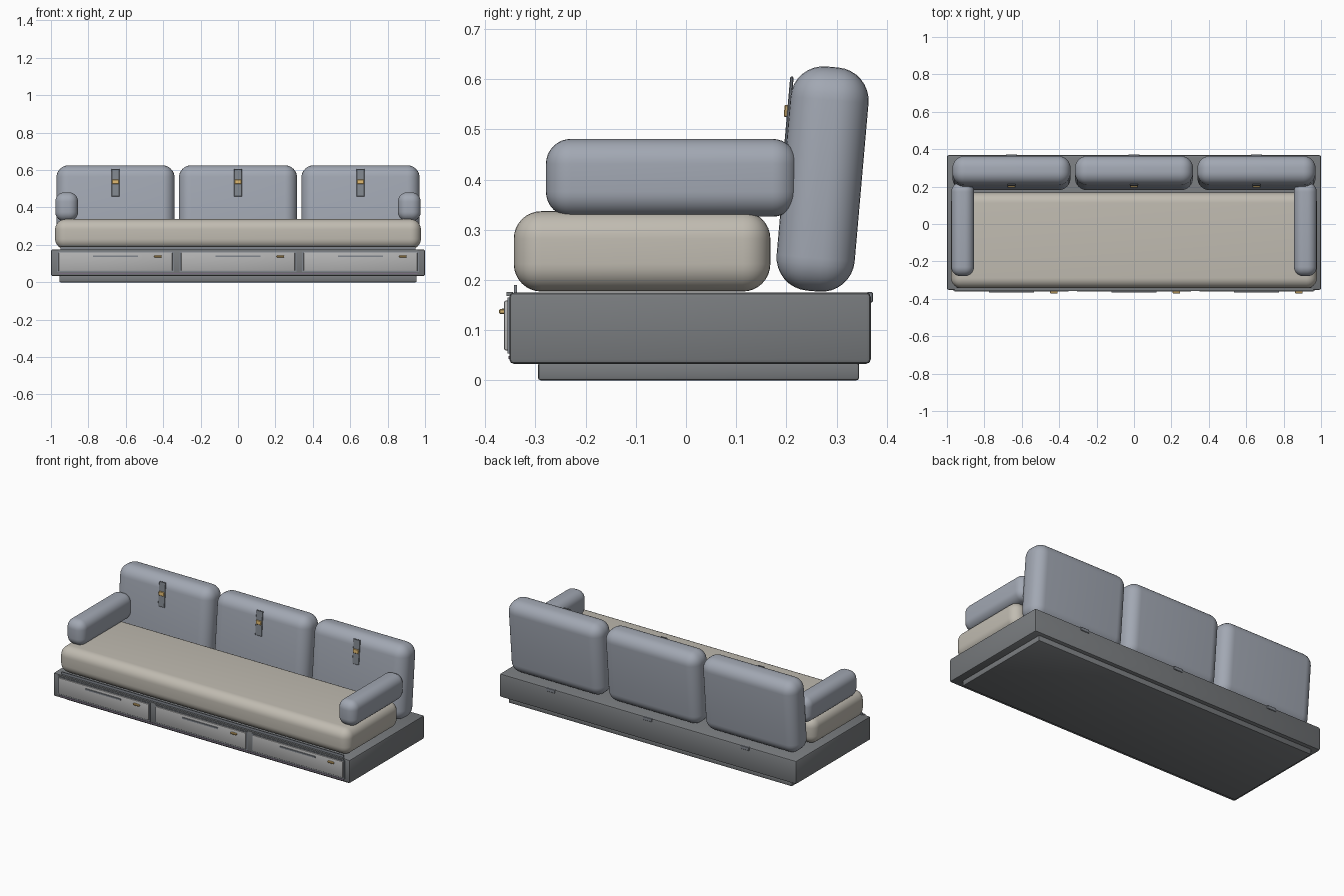
import bpy, bmesh, math
from mathutils import Matrix, Vector

if "Cube" in bpy.data.objects:
    bpy.data.objects.remove(bpy.data.objects["Cube"])


def material(name, rgb):
    m = bpy.data.materials.new(name)
    m.diffuse_color = (*rgb, 1)
    m.use_nodes = True
    m.node_tree.nodes["Principled BSDF"].inputs["Base Color"].default_value = m.diffuse_color
    return m


BLUE = material("blue_grey_fabric", (0.36, 0.39, 0.45))
BEIGE = material("beige_fabric", (0.53, 0.50, 0.44))
DARK = material("dark_frame", (0.19, 0.20, 0.21))
LIGHT = material("drawer_grey", (0.46, 0.46, 0.46))
STRAP = material("strap_grey", (0.22, 0.24, 0.27))
GOLD = material("brass", (0.70, 0.46, 0.16))
PURPLE = material("purple_trim", (0.20, 0.16, 0.23))


def block(name, lo, hi, mat, bevel=0.0, segments=1, tilt=0.0, origin=(0, 0, 0)):
    """Box from corner to corner, rounded, then tilted and moved to an origin."""
    lo, hi = Vector(lo), Vector(hi)
    bm = bmesh.new()
    bmesh.ops.create_cube(bm, size=1)
    bmesh.ops.scale(bm, vec=hi - lo, verts=bm.verts)
    bmesh.ops.translate(bm, vec=(lo + hi) / 2, verts=bm.verts)
    if bevel:
        bmesh.ops.bevel(bm, geom=list(bm.edges), offset=bevel, segments=segments,
                        profile=0.5, affect='EDGES', clamp_overlap=True)
    bm.transform(Matrix.Translation(origin) @ Matrix.Rotation(tilt, 4, 'X'))
    mesh = bpy.data.meshes.new(name)
    bm.to_mesh(mesh)
    bm.free()
    mesh.materials.append(mat)
    ob = bpy.data.objects.new(name, mesh)
    bpy.context.collection.objects.link(ob)
    if segments > 1:
        bpy.ops.object.select_all(action='DESELECT')
        ob.select_set(True)
        bpy.context.view_layer.objects.active = ob
        bpy.ops.object.shade_smooth_by_angle(angle=math.radians(35))
    return ob


# recessed plinth and storage base
block("plinth", (-0.955, -0.295, 0), (0.955, 0.345, 0.036), DARK, 0.006, 2)
block("base", (-1, -0.352, 0.033), (1, 0.368, 0.175), DARK, 0.009, 2)
block("base_lower_trim", (-0.96, -0.354, 0.043), (0.96, -0.345, 0.049), PURPLE)
block("base_upper_trim", (-0.96, -0.357, 0.168), (0.96, -0.345, 0.176), DARK)
block("seat_stop_rail", (-0.95, -0.343, 0.174), (0.95, -0.337, 0.19), STRAP)

TILT = math.radians(-5)
for i, x in enumerate((-0.655, 0, 0.655)):
    # drawer front with surround, long pull and brass tab
    block(f"drawer_surround_{i}", (x - 0.312, -0.355, 0.054), (x + 0.312, -0.345, 0.165), STRAP)
    block(f"drawer_front_{i}", (x - 0.304, -0.362, 0.06), (x + 0.304, -0.345, 0.159), LIGHT, 0.003, 2)
    block(f"drawer_pull_{i}", (x - 0.12, -0.366, 0.134), (x + 0.12, -0.36, 0.143), STRAP)
    block(f"drawer_tab_{i}", (x + 0.207, -0.372, 0.132), (x + 0.247, -0.36, 0.142), GOLD, 0.002)
    # leaning back cushion with strap and buckle
    o = (x, 0.272, 0.401)
    block(f"back_cushion_{i}", (-0.316, -0.078, -0.224), (0.316, 0.078, 0.224),
          BLUE, 0.066, 8, TILT, o)
    block(f"back_strap_{i}", (-0.022, -0.082, 0.05), (0.022, -0.075, 0.198),
          STRAP, 0.002, 1, TILT, o)
    block(f"strap_buckle_{i}", (-0.018, -0.088, 0.117), (0.018, -0.08, 0.141),
          GOLD, 0.002, 1, TILT, o)
    # fastening tab on the rear edge of the base
    block(f"rear_tab_{i}", (x - 0.03, 0.36, 0.155), (x + 0.03, 0.372, 0.176), STRAP, 0.002)

# single long seat cushion
block("seat_cushion", (-0.978, -0.343, 0.177), (0.978, 0.168, 0.337), BEIGE, 0.055, 8)

# arm cushions resting on the seat ends
for side, x in (("left", -0.916), ("right", 0.916)):
    block(f"{side}_arm_cushion", (x - 0.061, -0.279, 0.326), (x + 0.061, 0.222, 0.481),
          BLUE, 0.05, 8)
